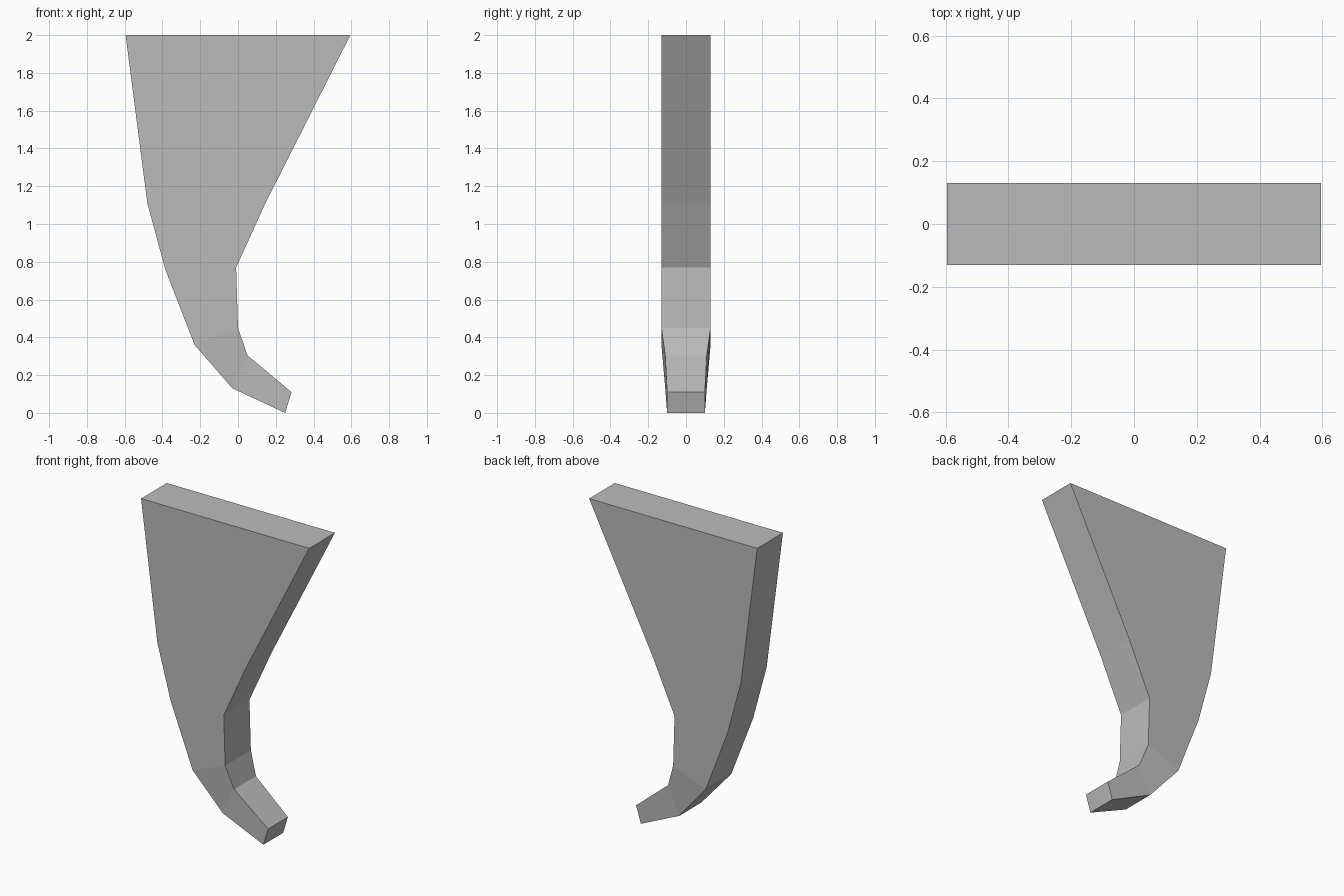
import bpy, bmesh

cube = bpy.data.objects.get("Cube")
if cube:
    bpy.data.objects.remove(cube, do_unlink=True)

# Plain grey for the whole part
grey = bpy.data.materials.new("plain grey")
grey.use_nodes = True
colour = (0.5, 0.5, 0.5, 1)
grey.diffuse_color = colour
grey.node_tree.nodes["Principled BSDF"].inputs["Base Color"].default_value = colour

# Cross-sections from top to toe: outer (x, z), inner (x, z), half depth
sections = [
    ((-0.595, 2.0), (0.595, 2.0), 0.13),
    ((-0.48, 1.11), (0.145, 1.11), 0.13),
    ((-0.385, 0.76), (-0.01, 0.77), 0.13),
    ((-0.23, 0.36), (0.0, 0.45), 0.13),
    ((-0.03, 0.13), (0.05, 0.305), 0.11),
    ((0.25, 0.0), (0.283, 0.11), 0.1),
]

# Loft the curved leg through the sections
bm = bmesh.new()
rings = []
for (xo, zo), (xi, zi), d in sections:
    corners = [(xo, -d, zo), (xi, -d, zi), (xi, d, zi), (xo, d, zo)]
    rings.append([bm.verts.new(c) for c in corners])
for upper, lower in zip(rings, rings[1:]):
    for i in range(4):
        j = (i + 1) % 4
        bm.faces.new((upper[i], lower[i], lower[j], upper[j]))
bm.faces.new(rings[0])
bm.faces.new(reversed(rings[-1]))
bmesh.ops.recalc_face_normals(bm, faces=bm.faces)

mesh = bpy.data.meshes.new("furniture_leg")
bm.to_mesh(mesh)
bm.free()
mesh.materials.append(grey)
leg = bpy.data.objects.new("furniture_leg", mesh)
bpy.context.collection.objects.link(leg)
